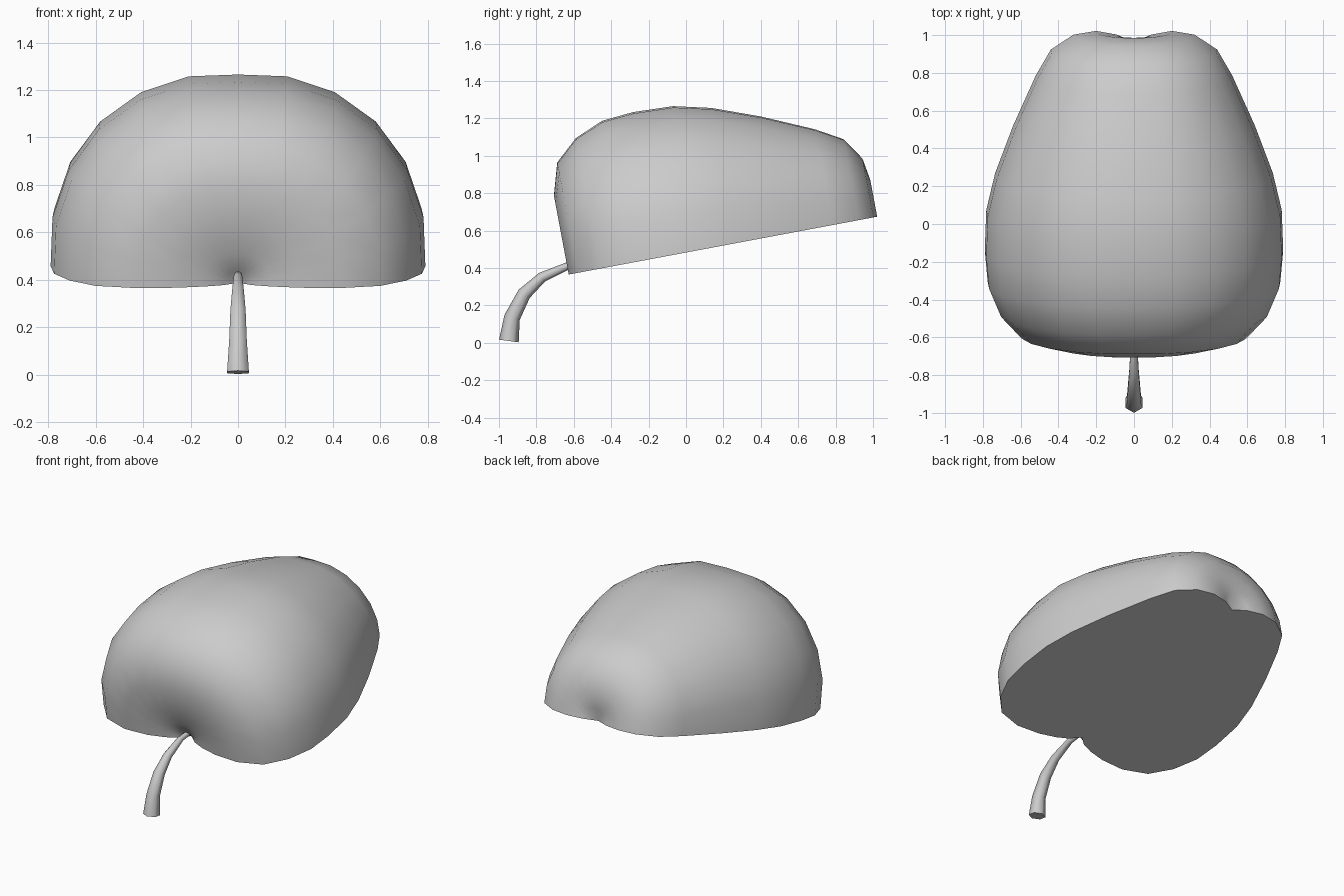
import bpy, bmesh, math
from mathutils import Vector, Matrix

if "Cube" in bpy.data.objects:
    bpy.data.objects.remove(bpy.data.objects["Cube"])

TILT = math.atan(0.1875)                    # slope of the cut plane
FRAME = Matrix.Translation((0, 0, 0.4825)) @ Matrix.Rotation(TILT, 4, 'X')


def finish(bm, name, angle):
    bmesh.ops.recalc_face_normals(bm, faces=bm.faces)
    mesh = bpy.data.meshes.new(name)
    bm.to_mesh(mesh)
    bm.free()
    obj = bpy.data.objects.new(name, mesh)
    bpy.context.collection.objects.link(obj)
    bpy.ops.object.select_all(action='DESELECT')
    obj.select_set(True)
    bpy.context.view_layer.objects.active = obj
    bpy.ops.object.shade_smooth_by_angle(angle=math.radians(angle))
    return obj


# Fruit half: profile (position on core axis, radius) swept through half a turn
profile = [(-0.57, 0.06), (-0.602, 0.14), (-0.63, 0.26), (-0.638, 0.43),
           (-0.588, 0.60), (-0.466, 0.71), (-0.31, 0.775), (-0.14, 0.79),
           (0.076, 0.782), (0.275, 0.735), (0.53, 0.64), (0.80, 0.52),
           (0.94, 0.44), (1.02, 0.32), (1.04, 0.20), (1.02, 0.09)]
STEPS = 12
bm = bmesh.new()
stem_pole = bm.verts.new(FRAME @ Vector((0, -0.52, 0)))
base_pole = bm.verts.new(FRAME @ Vector((0, 0.975, 0)))
arcs = []
for s, r in profile:
    arc = []
    for i in range(STEPS + 1):
        a = -math.pi / 2 + math.pi * i / STEPS
        q = r * (1 + 0.05 * abs(math.sin(2 * a)))   # slightly squared section
        arc.append(bm.verts.new(FRAME @ Vector((q * math.sin(a), s, q * math.cos(a)))))
    arcs.append(arc)
for i in range(STEPS):
    bm.faces.new((stem_pole, arcs[0][i], arcs[0][i + 1]))
    bm.faces.new((base_pole, arcs[-1][i + 1], arcs[-1][i]))
    for a, b in zip(arcs, arcs[1:]):
        bm.faces.new((a[i], b[i], b[i + 1], a[i + 1]))
# Flat cut face
bm.faces.new([stem_pole] + [a[0] for a in arcs] + [base_pole] + [a[-1] for a in reversed(arcs)])
finish(bm, "fruit_half", 50)

# Stem: six-sided tapering tube along a bent path (y, z, radius)
path = [(-0.50, 0.425, 0.016), (-0.63, 0.412, 0.02), (-0.77, 0.35, 0.028),
        (-0.865, 0.262, 0.037), (-0.93, 0.135, 0.043), (-0.947, 0.0095, 0.053)]
pts = [Vector((0, y, z)) for y, z, r in path]
bm = bmesh.new()
rings = []
for k, p in enumerate(pts):
    t = (pts[min(k + 1, len(pts) - 1)] - pts[max(k - 1, 0)]).normalized()
    side = Vector((1, 0, 0))
    up = side.cross(t)
    r = path[k][2]
    rings.append([bm.verts.new(p + r * (up * math.cos(j * math.pi / 3) + side * math.sin(j * math.pi / 3)))
                  for j in range(6)])
for a, b in zip(rings, rings[1:]):
    for j in range(6):
        bm.faces.new((a[j], a[(j + 1) % 6], b[(j + 1) % 6], b[j]))
bm.faces.new(rings[0])
bm.faces.new(rings[-1])
finish(bm, "stem", 65)
